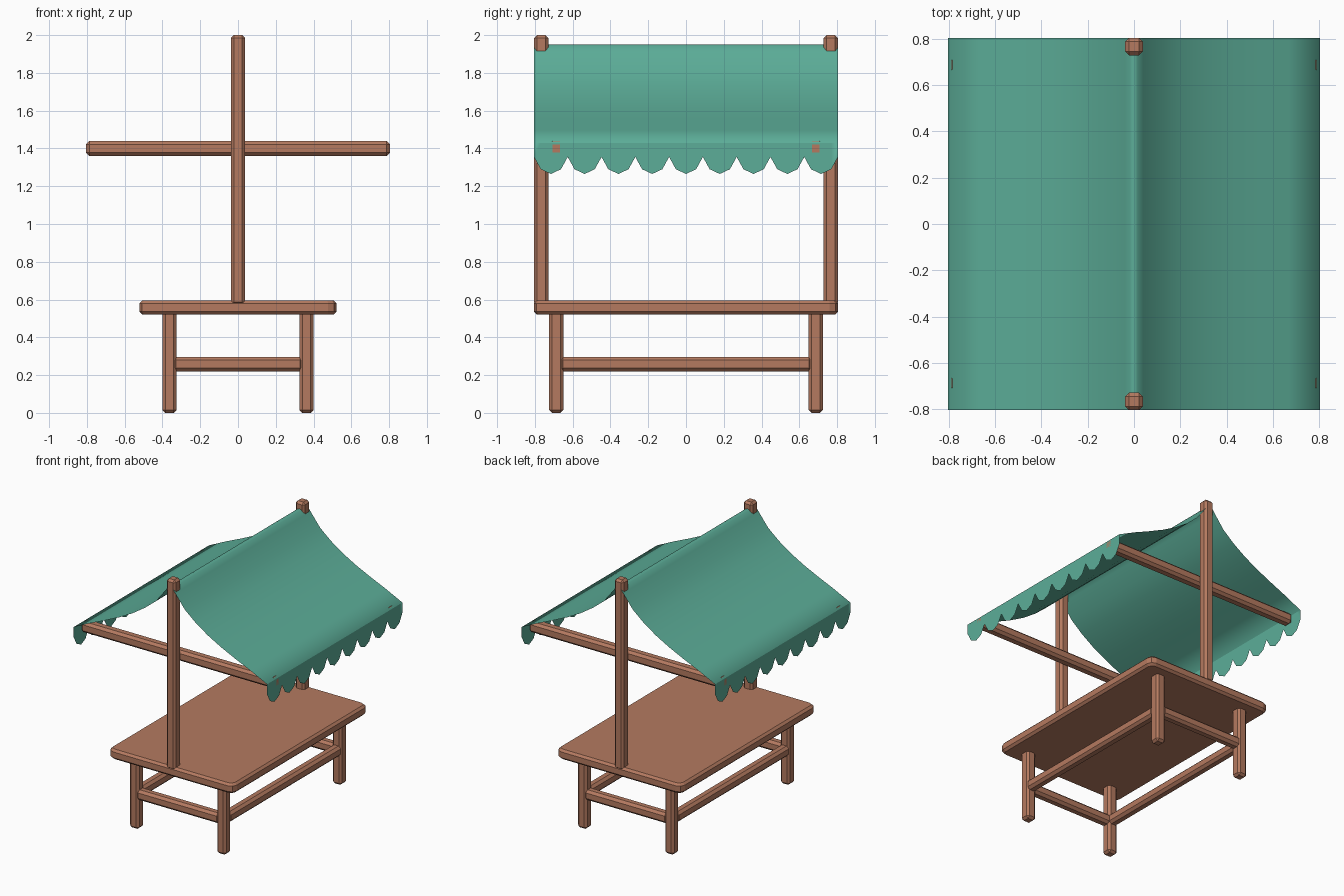
import bpy, bmesh, math
from mathutils import Vector

cube = bpy.data.objects.get("Cube")
if cube:
    bpy.data.objects.remove(cube, do_unlink=True)


def material(name, color):
    m = bpy.data.materials.new(name)
    m.use_nodes = True
    m.diffuse_color = (*color, 1)
    bsdf = next(n for n in m.node_tree.nodes if n.type == 'BSDF_PRINCIPLED')
    bsdf.inputs["Base Color"].default_value = (*color, 1)
    return m


wood = material("warm_wood", (0.46, 0.195, 0.117))
cloth = material("teal_cloth", (0.107, 0.42, 0.315))


def finish(name, bm, mat):
    mesh = bpy.data.meshes.new(name)
    bm.to_mesh(mesh)
    bm.free()
    mesh.materials.append(mat)
    obj = bpy.data.objects.new(name, mesh)
    bpy.context.collection.objects.link(obj)
    return obj


def timber(name, lo, hi, bevel=0.016, corner=0):
    """Chamfered block between two corners, with optional rounded upright corners."""
    lo, hi = Vector(lo), Vector(hi)
    bm = bmesh.new()
    bmesh.ops.create_cube(bm, size=1)
    for v in bm.verts:
        v.co = (lo + hi) / 2 + v.co * (hi - lo)
    if corner:
        upright = [e for e in bm.edges if abs(e.verts[0].co.z - e.verts[1].co.z) > 0.01]
        bmesh.ops.bevel(bm, geom=upright, offset=corner, segments=2, profile=0.5, affect='EDGES')
        rim = [e for e in bm.edges if abs(e.verts[0].co.z - e.verts[1].co.z) < 0.01]
    else:
        rim = bm.edges[:]
    bmesh.ops.bevel(bm, geom=rim, offset=bevel, segments=1, affect='EDGES')
    return finish(name, bm, wood)


# Table top
timber("table_top", (-0.522, -0.805, 0.52), (0.522, 0.805, 0.595), 0.016, 0.045)

# Legs and lengthwise rails
for sx, side in ((1, "left"), (-1, "right")):
    x = sx * 0.3625
    for sy, end in ((-1, "front"), (1, "back")):
        y = sy * 0.6875
        timber(f"{end}_{side}_leg", (x - 0.038, y - 0.038, 0), (x + 0.038, y + 0.038, 0.54))
    timber(f"{side}_rail", (x - 0.036, -0.67, 0.22), (x + 0.036, 0.67, 0.297), 0.018)

# Cross rails, posts and canopy beams at each end
for sy, end in ((-1, "front"), (1, "back")):
    y = sy * 0.6875
    timber(f"{end}_rail", (-0.345, y - 0.036, 0.22), (0.345, y + 0.036, 0.297), 0.018)
    timber(f"{end}_beam", (-0.805, y - 0.038, 1.36), (0.805, y + 0.038, 1.44), 0.018)
    y = sy * 0.767
    timber(f"{end}_post", (-0.038, y - 0.038, 0.57), (0.038, y + 0.038, 2.0))

# Sagging canopy sheet, half profile mirrored across the ridge
half = [(0.016, 1.944), (0.04, 1.912), (0.12, 1.81), (0.21, 1.735), (0.31, 1.668),
        (0.42, 1.608), (0.54, 1.552), (0.67, 1.495), (0.805, 1.43)]
profile = [(-x, z) for x, z in reversed(half)] + [(0, 1.95)] + half
END = 0.805
bm = bmesh.new()
rows = [[bm.verts.new((x, y, z)) for x, z in profile] for y in (-END, END)]
for i in range(len(profile) - 1):
    bm.faces.new((rows[0][i], rows[0][i + 1], rows[1][i + 1], rows[1][i]))

# Scalloped valance along both eaves
SCALLOPS = 9
width = 2 * END / SCALLOPS
lobe = [(0, 1.355), (0.2, 1.29), (0.5, 1.265), (0.8, 1.29), (1, 1.355)]
for sx in (1, -1):
    for k in range(SCALLOPS):
        for (t0, z0), (t1, z1) in zip(lobe, lobe[1:]):
            y0, y1 = (-END + (k + t) * width for t in (t0, t1))
            quad = [(y0, z0), (y1, z1), (y1, 1.43), (y0, 1.43)]
            verts = [bm.verts.new((sx * END, y, z)) for y, z in quad]
            bm.faces.new(verts if sx > 0 else verts[::-1])
bmesh.ops.remove_doubles(bm, verts=bm.verts, dist=0.0005)
canopy = finish("canopy", bm, cloth)

bpy.ops.object.select_all(action='DESELECT')
canopy.select_set(True)
bpy.context.view_layer.objects.active = canopy
bpy.ops.object.shade_smooth_by_angle(angle=math.radians(50))
